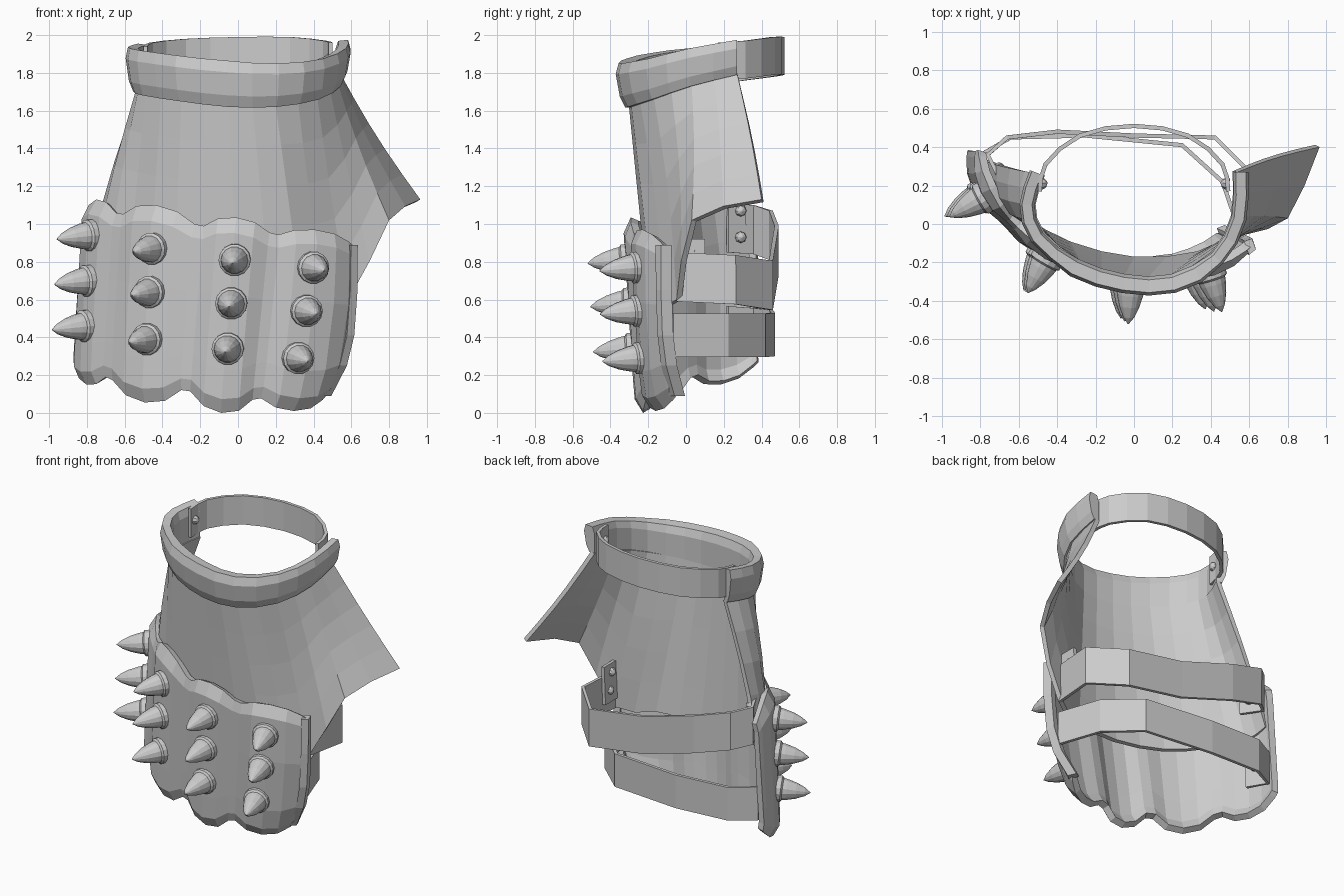
import bpy, bmesh, math
from mathutils import Vector as V

if "Cube" in bpy.data.objects:
    bpy.data.objects.remove(bpy.data.objects["Cube"])


def make(name, verts, faces, thick=0, offset=-1):
    me = bpy.data.meshes.new(name)
    me.from_pydata([tuple(v) for v in verts], [], faces)
    bm = bmesh.new()
    bm.from_mesh(me)
    if thick == 0:
        bmesh.ops.recalc_face_normals(bm, faces=bm.faces)
    bm.to_mesh(me)
    bm.free()
    ob = bpy.data.objects.new(name, me)
    bpy.context.collection.objects.link(ob)
    if thick:
        m = ob.modifiers.new("thickness", 'SOLIDIFY')
        m.thickness, m.offset = thick, offset
    return ob


def grid(name, rows, thick=0, offset=-1, wrap=False, caps=False):
    """Skin a list of equally long point rows."""
    n = len(rows[0])
    verts = [p for r in rows for p in r]
    faces = []
    for i in range(len(rows) - 1):
        for j in range(n if wrap else n - 1):
            k = (j + 1) % n
            faces.append((i * n + j, (i + 1) * n + j, (i + 1) * n + k, i * n + k))
    if caps:
        faces += [tuple(range(n)), tuple(range(len(verts) - n, len(verts)))]
    return make(name, verts, faces, thick, offset)


def smooth_path(pts, sub=2):
    """Catmull-Rom subdivision of a path."""
    p = [V(a) for a in pts]
    p = [2 * p[0] - p[1]] + p + [2 * p[-1] - p[-2]]
    out = []
    for i in range(1, len(p) - 2):
        a, b, c, d = p[i - 1:i + 3]
        for k in range(sub):
            t = k / sub
            out.append(0.5 * (2 * b + (c - a) * t + (2 * a - 5 * b + 4 * c - d) * t * t
                              + (3 * b - a - 3 * c + d) * t ** 3))
    return out + [p[-2]]


def outward(path, i):
    d = path[min(i + 1, len(path) - 1)] - path[max(i - 1, 0)]
    return V((d.y, -d.x, 0)).normalized()


# cuff: lofted from the collar line to the flared lower edge
collar = smooth_path([(-.49, .26, 1.73), (-.54, .10, 1.71), (-.49, -.06, 1.69), (-.30, -.21, 1.66),
                      (-.05, -.29, 1.63), (.20, -.29, 1.63), (.42, -.17, 1.67), (.53, .03, 1.74),
                      (.54, .27, 1.80)])
hem = smooth_path([(-.82, .34, .75), (-.78, .18, .70), (-.59, .02, .65), (-.34, -.12, .60),
                   (0, -.20, .58), (.34, -.17, .58), (.585, -.05, .60), (.80, .03, 1.02),
                   (.965, .40, 1.13)])
rows = []
for k in range(6):
    t = k / 5
    sag = math.sin(math.pi * t)
    rows.append([a.lerp(b, t) + outward(hem, i) * sag * (.022 if i < 4 else 0 if i < 11 else -.02)
                 for i, (a, b) in enumerate(zip(collar, hem))])
grid("cuff", rows, .03)

# thick rolled rim around the collar
section = [(-.025, 0), (.015, 0), (.04, .25), (.058, .75), (.045, 1), (-.01, .97), (-.025, .75)]
rim = []
for i, c in enumerate(collar):
    h = .245 - (.01 if i < 8 else .06) * abs(i - 8) / 8
    k = 1.2 if 5 < i < 12 else .95
    rim.append([c + outward(collar, i) * o * k + V((0, 0, h * z - .01)) for o, z in section])
grid("rim", rim, wrap=True, caps=True)

# scalloped lower plate made of four lobes
TOP = [V(p) for p in [(-.82, .38, 1.0), (-.635, .0, 1.03), (-.205, -.255, .97), (.19, -.28, .93), (.61, -.13, .89)]]
BOT = [V(p) for p in [(-.87, .38, .27), (-.69, .01, .21), (-.275, -.19, .15), (.10, -.215, .10), (.47, -.06, .09)]]
CREST, DIP = [1.13, 1.10, 1.035, .97], [.15, .055, .0, .01]


def edge(i, v):
    w = v ** 4 if i == 4 else v
    p = TOP[i].lerp(BOT[i], w)
    p.z = TOP[i].z + (BOT[i].z - TOP[i].z) * v
    return p


def lobe_point(l, s, v, bulge=.068):
    a, b = edge(l, v), edge(l + 1, v)
    d = b - a
    n = V((d.y, -d.x, 0)).normalized()
    arch = max(0, 1 - abs(2 * s - 1) ** 2.4)
    p = a.lerp(b, s) + n * arch * bulge
    mid_top, mid_bot = (TOP[l].z + TOP[l + 1].z) / 2, (BOT[l].z + BOT[l + 1].z) / 2
    p.z += arch * ((CREST[l] - mid_top) * (1 - v) + (DIP[l] - mid_bot) * v)
    return p, n


plate = []
for v, bulge in [(0, .035), (.08, .068), (.4, .068), (.78, .068), (.93, .065), (1, .035)]:
    row = []
    for l in range(4):
        for s in ([0] if l == 0 else []) + [.06, .25, .5, .75, .94] + ([1] if l == 3 else []):
            p, n = lobe_point(l, s, v, bulge)
            if bulge < .05:
                p -= n * .01
            row.append(p)
    plate.append(row)
grid("scalloped_plate", plate, .045)

# raised border strip along the right edge of the plate
strip = []
for v in (0, .3, .6, .8, 1):
    p, n = lobe_point(3, 1, v)
    t = V((-n.y, n.x, 0)) * .022
    strip.append([p - t + n * .025, p + t + n * .01, p + t - n * .05, p - t - n * .05])
grid("right_edge", strip, wrap=True, caps=True)


def lathe(name, profile, pos, axis, sides):
    q = V(axis).to_track_quat('Z', 'Y')
    rings = [[V(pos) + q @ V((r * math.cos(2 * math.pi * j / sides),
                              r * math.sin(2 * math.pi * j / sides), h))
              for j in range(sides)] for r, h in profile]
    return grid(name, rings, wrap=True, caps=True)


# three spikes on every lobe
SPIKE = [(.085, -.025), (.085, .015), (.072, .025), (.068, .05), (.052, .11), (.028, .165), (.002, .2)]
for l, heights in enumerate([(.94, .70, .46), (.87, .64, .39), (.81, .58, .34), (.77, .54, .29)]):
    for k, z in enumerate(heights):
        v = (CREST[l] - z) / (CREST[l] - DIP[l])
        p, n = lobe_point(l, (.57, .53, .53, .47 - .04 * k)[l], v)
        p.z = z
        lathe(f"spike_{l}_{k}", SPIKE, p, n + V((.12 if l == 0 else 0, 0, -.09)), 14)


# straps across the open back: path points with half height
def strap(name, pts, half, sub=1):
    path = smooth_path(pts, sub)
    grid(name, [[p + V((0, 0, half)), p - V((0, 0, half))] for p in path], .022, 0)


strap("wrist_strap", [(.49, .17, 1.86), (.46, .31, 1.87), (.28, .46, 1.89), (0, .51, 1.89),
                      (-.28, .46, 1.88), (-.46, .31, 1.86), (-.49, .17, 1.84)], .1, 2)
strap("upper_strap", [(.57, -.05, .72), (.61, .26, .705), (.42, .45, .675), (0, .46, .74),
                      (-.4, .48, .86), (-.66, .45, .94), (-.76, .36, .97), (-.69, .22, .98)], .13)
strap("lower_strap", [(.56, -.07, .41), (.46, .22, .41), (.25, .41, .41), (-.25, .46, .415),
                      (-.64, .45, .43), (-.80, .36, .44), (-.74, .22, .45)], .115)
# riveted tab of the upper strap inside the right of the cuff
grid("strap_tab", [[V((.57, y, .92)), V((.56, y, .66))] for y in (-.05, .1)], .022, 0)

# rivets on the strap ends
DOME = [(.03, -.015), (.03, .005), (.022, .02), (.004, .03)]
for i, (x, y, z) in enumerate([(.48, .21, 1.87), (-.48, .21, 1.85), (.56, .02, .86), (.56, .04, .74),
                               (-.70, .29, 1.07), (-.70, .29, .93), (-.75, .29, .46)]):
    lathe(f"rivet_{i}", DOME, (x, y, z), (-1 if x > 0 else 1, .2, 0), 8)
